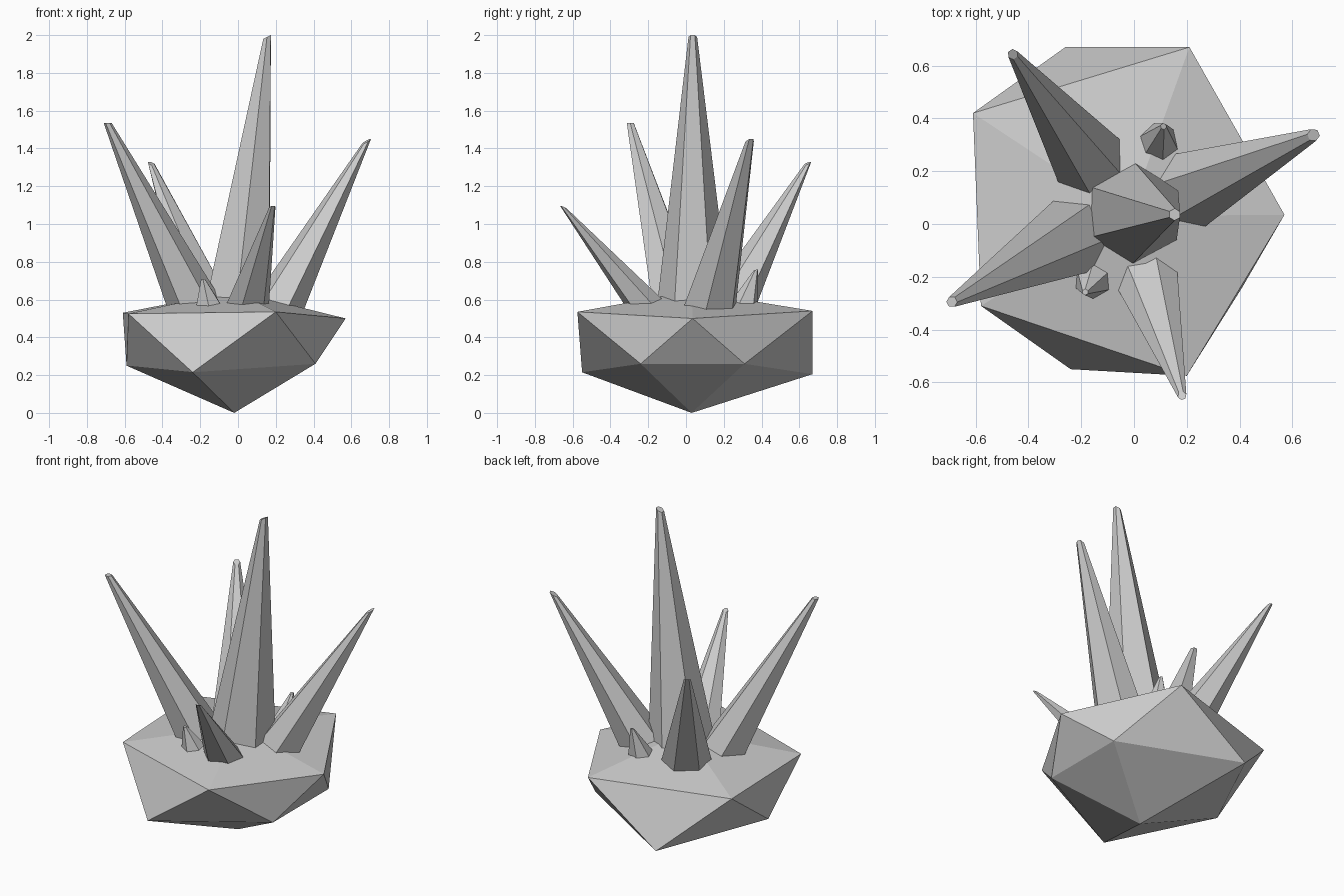
import bpy, math
from mathutils import Vector

if "Cube" in bpy.data.objects:
    bpy.data.objects.remove(bpy.data.objects["Cube"])


def add_mesh(name, verts, faces):
    mesh = bpy.data.meshes.new(name)
    mesh.from_pydata(verts, [], faces)
    mesh.update()
    obj = bpy.data.objects.new(name, mesh)
    bpy.context.collection.objects.link(obj)
    return obj


# Rock base: irregular icosahedron (bottom point, two staggered rings, top point)
lower = [(-0.59, 0.03, 0.25), (-0.24, -0.55, 0.215), (0.41, -0.24, 0.26),
         (0.41, 0.31, 0.26), (-0.26, 0.67, 0.205)]
upper = [(-0.58, -0.31, 0.525), (0.20, -0.575, 0.535), (0.57, 0.035, 0.50),
         (0.21, 0.67, 0.54), (-0.61, 0.42, 0.53)]
verts = lower + upper + [(-0.02, 0.03, 0.0), (-0.02, 0.03, 0.645)]
faces = []
for i in range(5):
    j = (i + 1) % 5
    faces += [(10, j, i), (i, j, 5 + i), (5 + i, j, 5 + j), (5 + i, 5 + j, 11)]
add_mesh("rock_base", verts, faces)


# Crystal: leaning six-sided spike with a small flat tip, root sunk in the rock
def crystal(name, base, radius, tip, tip_radius, rise):
    base, tip = Vector(base), Vector(tip)
    lean = math.atan2(tip.y - base.y, tip.x - base.x)
    low, high = [], []
    for k in range(6):
        t = math.radians(90 + 60 * k)
        d = Vector((math.cos(lean + t), math.sin(lean + t), 0))
        b = base + d * radius
        e = tip + d * tip_radius + Vector((0, 0, rise * tip_radius * math.cos(t)))
        low.append(b - (e - b) * (0.09 / (e.z - b.z)))
        high.append(e)
    sides = [(k, (k + 1) % 6, 6 + (k + 1) % 6, 6 + k) for k in range(6)]
    caps = [tuple(range(5, -1, -1)), tuple(range(6, 12))]
    add_mesh(name, low + high, sides + caps)


crystal("centre_crystal", (0.0, 0.04, 0.60), 0.19, (0.154, 0.036, 1.99), 0.023, 0.5)
crystal("right_crystal", (0.215, 0.13, 0.58), 0.148, (0.68, 0.337, 1.437), 0.024, 0.6)
crystal("back_crystal", (-0.175, 0.245, 0.60), 0.14, (-0.459, 0.643, 1.32), 0.02, 0.5)
crystal("left_crystal", (-0.24, -0.05, 0.60), 0.15, (-0.69, -0.295, 1.535), 0.021, 0.0)
crystal("front_crystal", (0.055, -0.225, 0.59), 0.115, (0.182, -0.65, 1.09), 0.017, 0.4)
crystal("small_back_crystal", (0.093, 0.31, 0.59), 0.073, (0.112, 0.37, 0.757), 0.012, 0.3)
crystal("small_front_crystal", (-0.158, -0.215, 0.59), 0.066, (-0.185, -0.258, 0.708), 0.012, 0.0)
